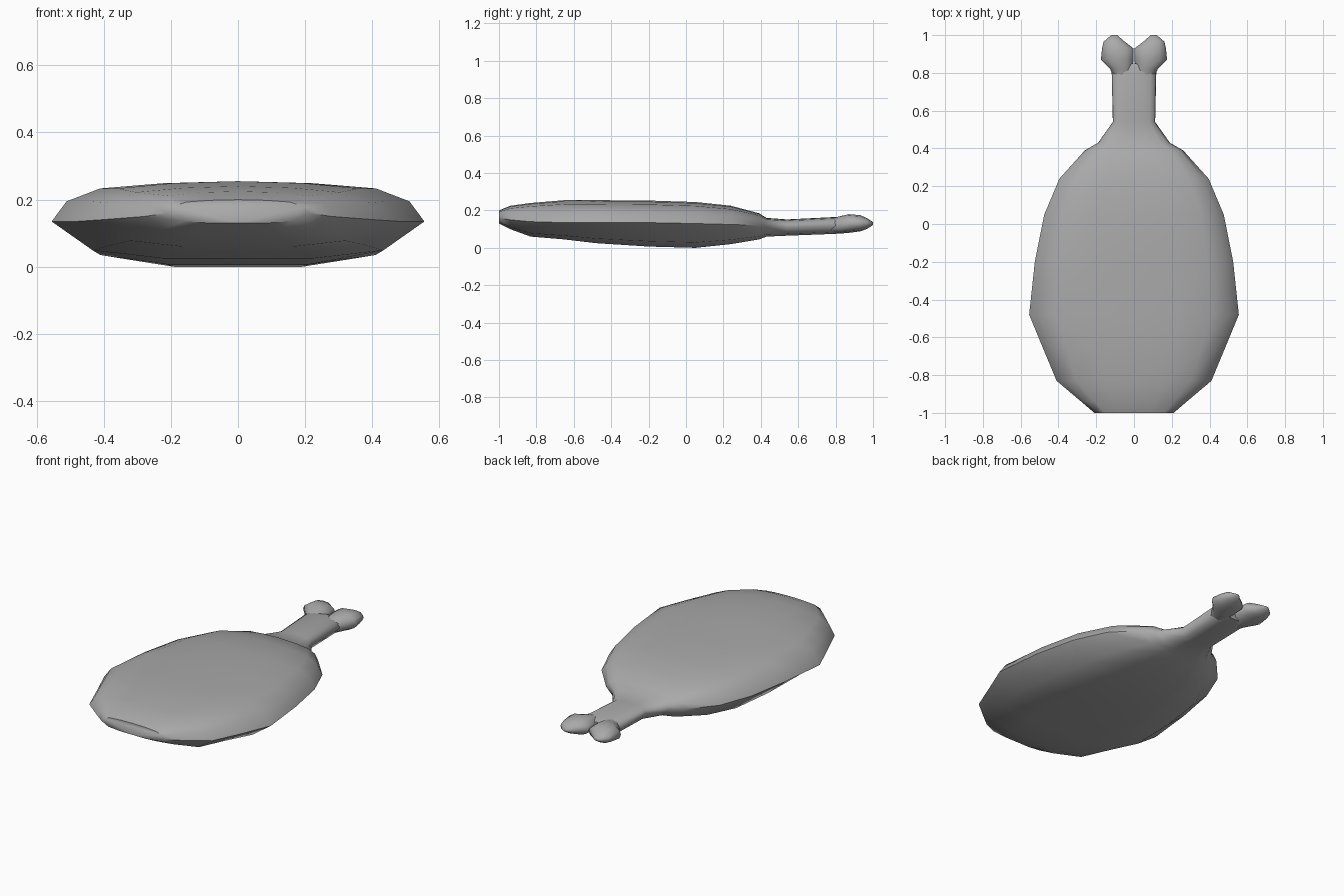
import bpy
import bmesh
import math

old = bpy.data.objects.get("Cube")
if old:
    bpy.data.objects.remove(old, do_unlink=True)

grey = bpy.data.materials.new("plain grey")
grey.use_nodes = True
colour = (0.4, 0.4, 0.4, 1)
grey.diffuse_color = colour
grey.node_tree.nodes["Principled BSDF"].inputs["Base Color"].default_value = colour


def mirrored(half):
    """Close a half outline (rim at the side, running top to bottom) into a loop."""
    return half + [(-u, v) for u, v in reversed(half) if u > 0]


# Outlines in units of half width and of height above or below the rim
MEAT = mirrored([(0, 1), (.4, .95), (.74, .82), (.92, .5), (1, 0), (.78, -.78), (.4, -1), (0, -1)])
BONE = mirrored([(0, 1), (.55, .85), (.9, .45), (1, 0), (.9, -.5), (.55, -.85), (0, -1)])


def loft(name, outline, stations):
    """Skin rings along y; a station is x, y, half width, bottom, rim, top."""
    bm = bmesh.new()
    rings = []
    for x, y, w, low, rim, high in stations:
        rings.append([bm.verts.new((x + u * w, y, rim + v * (high - rim if v > 0 else rim - low)))
                      for u, v in outline])
    n = len(outline)
    for a, b in zip(rings, rings[1:]):
        for i in range(n):
            j = (i + 1) % n
            bm.faces.new((a[i], a[j], b[j], b[i]))
    bm.faces.new(rings[0])
    bm.faces.new(rings[-1])
    bmesh.ops.recalc_face_normals(bm, faces=bm.faces)
    mesh = bpy.data.meshes.new(name)
    bm.to_mesh(mesh)
    bm.free()
    mesh.materials.append(grey)
    obj = bpy.data.objects.new(name, mesh)
    bpy.context.collection.objects.link(obj)
    bpy.ops.object.select_all(action="DESELECT")
    obj.select_set(True)
    bpy.context.view_layer.objects.active = obj
    bpy.ops.object.shade_smooth_by_angle(angle=math.radians(60))


# Flattened meat, narrowing into the bone shaft
loft("meat_and_shaft", MEAT, [
    (0, -1, .21, .13, .16, .20),
    (0, -.94, .28, .1, .15, .225),
    (0, -.83, .41, .06, .14, .24),
    (0, -.65, .485, .045, .135, .255),
    (0, -.48, .555, .025, .135, .255),
    (0, -.2, .525, .007, .135, .253),
    (0, .05, .475, 0, .13, .245),
    (0, .24, .395, .02, .125, .225),
    (0, .39, .26, .045, .12, .185),
    (0, .43, .19, .06, .115, .16),
    (0, .54, .112, .065, .11, .152),
    (0, .8, .118, .075, .12, .165),
    (0, .85, .08, .085, .12, .15),
])

# Two knuckles at the bone's end
for side, name in ((1, "left_knuckle"), (-1, "right_knuckle")):
    loft(name, BONE, [
        (side * .06, .77, .045, .08, .12, .155),
        (side * .066, .82, .06, .076, .12, .168),
        (side * .089, .87, .086, .08, .13, .18),
        (side * .086, .93, .083, .088, .13, .175),
        (side * .105, .965, .056, .1, .13, .16),
        (side * .105, 1, .016, .122, .13, .138),
    ])
